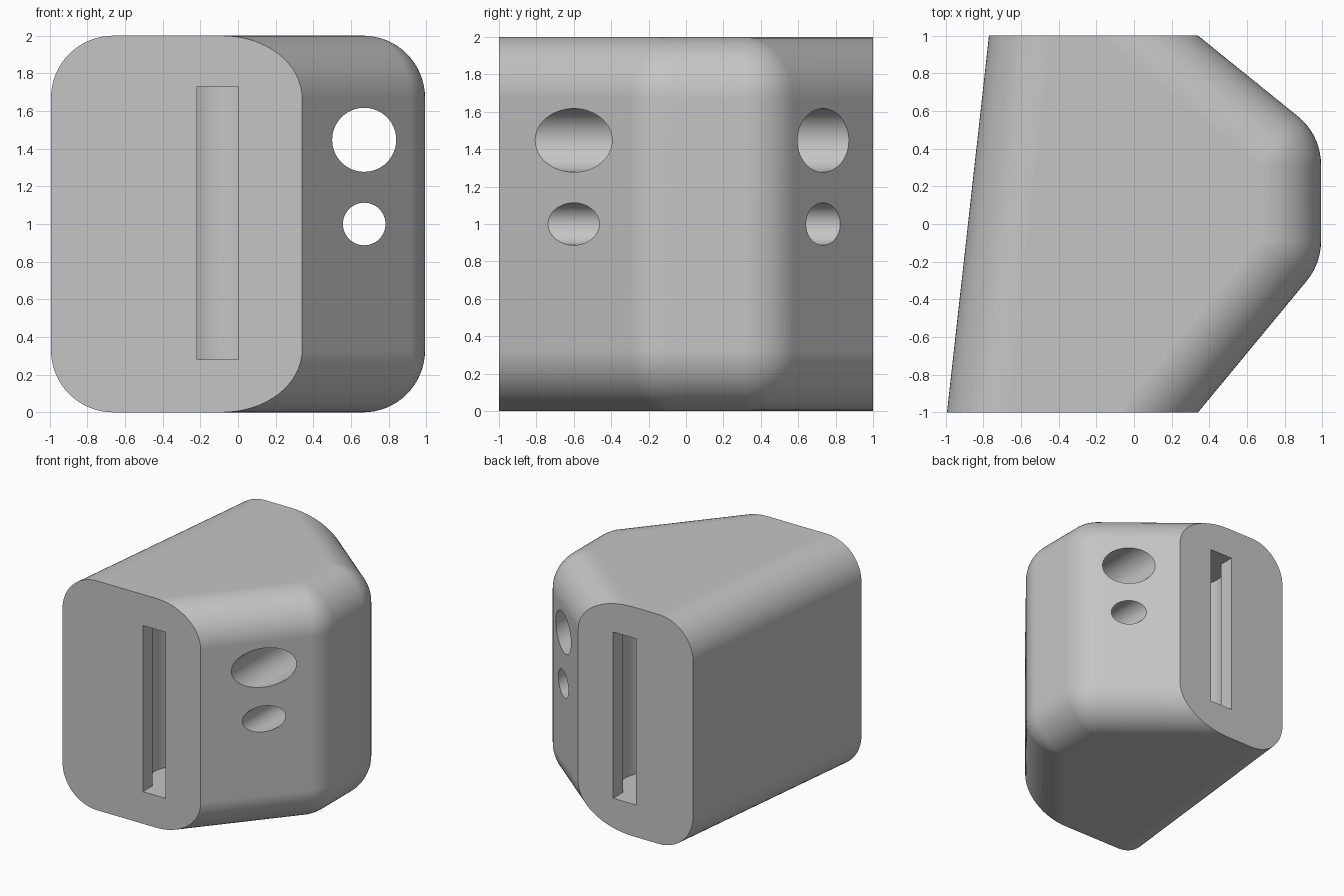
import bpy, bmesh, math
from mathutils import Vector, Matrix

cube = bpy.data.objects.get("Cube")
if cube:
    bpy.data.objects.remove(cube, do_unlink=True)

R = 0.33  # fillet radius of the body

grey = bpy.data.materials.new("light_grey")
grey.use_nodes = True
colour = (0.56, 0.56, 0.56, 1)
grey.diffuse_color = colour
grey.node_tree.nodes["Principled BSDF"].inputs["Base Color"].default_value = colour


def make_object(name, bm):
    mesh = bpy.data.meshes.new(name)
    bm.to_mesh(mesh)
    bm.free()
    mesh.materials.append(grey)
    obj = bpy.data.objects.new(name, mesh)
    bpy.context.collection.objects.link(obj)
    return obj


def prism(name, points, extrude):
    """Solid made by sweeping a closed outline along a vector."""
    bm = bmesh.new()
    face = bm.faces.new([bm.verts.new(p) for p in points])
    top = bmesh.ops.extrude_face_region(bm, geom=[face])["geom"]
    bmesh.ops.translate(bm, vec=extrude,
                        verts=[v for v in top if isinstance(v, bmesh.types.BMVert)])
    bmesh.ops.recalc_face_normals(bm, faces=bm.faces)
    return make_object(name, bm)


def inset_corners(outline, dist):
    """Corners of a counter-clockwise outline moved inwards by dist."""
    lines = []
    for a, b in zip(outline, outline[1:] + outline[:1]):
        d = (Vector(b) - Vector(a)).normalized()
        n = Vector((d.y, -d.x))
        lines.append((n, n.dot(Vector(a)) - dist))
    corners = []
    for (n1, d1), (n2, d2) in zip(lines[-1:] + lines[:-1], lines):
        corners.append(Matrix((n1, n2)).inverted() @ Vector((d1, d2)))
    return corners


# Body: rounded hull of a plan outline that overshoots both ends
def along(a, b, y):
    return (a[0] + (b[0] - a[0]) * (y - a[1]) / (b[1] - a[1]), y)


left_f, left_b = (-0.993, -1), (-0.77, 1)
right_f, nose_f = (0.34, -1), (0.993, -0.21)
nose_b, right_b = (0.993, 0.472), (0.34, 1)
END = 1.45
outline = [along(left_f, left_b, -END), along(right_f, nose_f, -END), nose_f,
           nose_b, along(right_b, nose_b, END), along(left_f, left_b, END)]
bm = bmesh.new()
for c in inset_corners(outline, R):
    for z in (R, 2 - R):
        bmesh.ops.create_uvsphere(bm, u_segments=64, v_segments=32, radius=R,
                                  matrix=Matrix.Translation((c.x, c.y, z)))
points = [v.co.copy() for v in bm.verts]
bm.free()
bm = bmesh.new()
for p in points:
    bm.verts.new(p)
hull = bmesh.ops.convex_hull(bm, input=bm.verts)
spare = {v for v in hull["geom_interior"] + hull["geom_unused"]
         if isinstance(v, bmesh.types.BMVert) and not v.link_faces}
bmesh.ops.delete(bm, geom=list(spare), context="VERTS")

# Flat front and back ends
for side in (-1, 1):
    cut = bmesh.ops.bisect_plane(bm, geom=bm.verts[:] + bm.edges[:] + bm.faces[:],
                                 plane_co=(0, side, 0), plane_no=(0, side, 0),
                                 clear_outer=True)
    rim = [e for e in cut["geom_cut"] if isinstance(e, bmesh.types.BMEdge)]
    bmesh.ops.contextual_create(bm, geom=rim)
bmesh.ops.dissolve_limit(bm, angle_limit=math.radians(0.5), verts=bm.verts, edges=bm.edges)
bmesh.ops.recalc_face_normals(bm, faces=bm.faces)
body = make_object("body", bm)

# Cutters: two round through-holes
cutters = []
for name, z, r in (("large_hole", 1.447, 0.17), ("small_hole", 1.0, 0.113)):
    ring = [(0.67 + r * math.cos(math.tau * i / 64), -1.5, z + r * math.sin(math.tau * i / 64))
            for i in range(64)]
    cutters.append(prism(name + "_cutter", ring, (0, 3, 0)))

# Cutters: keyhole slots, a narrow neck opening into a round chamber
MID, HALF, CHAMBER, DEPTH = -0.108, 0.11, 0.25, 0.64
start = math.asin(HALF / CHAMBER)
for name, side in (("front_slot", -1), ("back_slot", 1)):
    keyhole = [(MID + HALF, side * 1.1, 0.28)]
    for i in range(49):
        a = start + (math.tau - 2 * start) * i / 48
        keyhole.append((MID + CHAMBER * math.sin(a),
                        side * (DEPTH + CHAMBER * math.cos(a)), 0.28))
    keyhole.append((MID - HALF, side * 1.1, 0.28))
    cutters.append(prism(name + "_cutter", keyhole, (0, 0, 1.45)))

bpy.context.view_layer.objects.active = body
for cutter in cutters:
    mod = body.modifiers.new(cutter.name, "BOOLEAN")
    mod.operation, mod.solver, mod.object = "DIFFERENCE", "EXACT", cutter
    bpy.ops.object.modifier_apply(modifier=mod.name)
    bpy.data.objects.remove(cutter, do_unlink=True)

# Smooth fillets and holes, crisp rims
bpy.ops.object.select_all(action="DESELECT")
body.select_set(True)
bpy.ops.object.shade_smooth_by_angle(angle=math.radians(30))
weighted = body.modifiers.new("weighted_normals", "WEIGHTED_NORMAL")
weighted.keep_sharp = True
